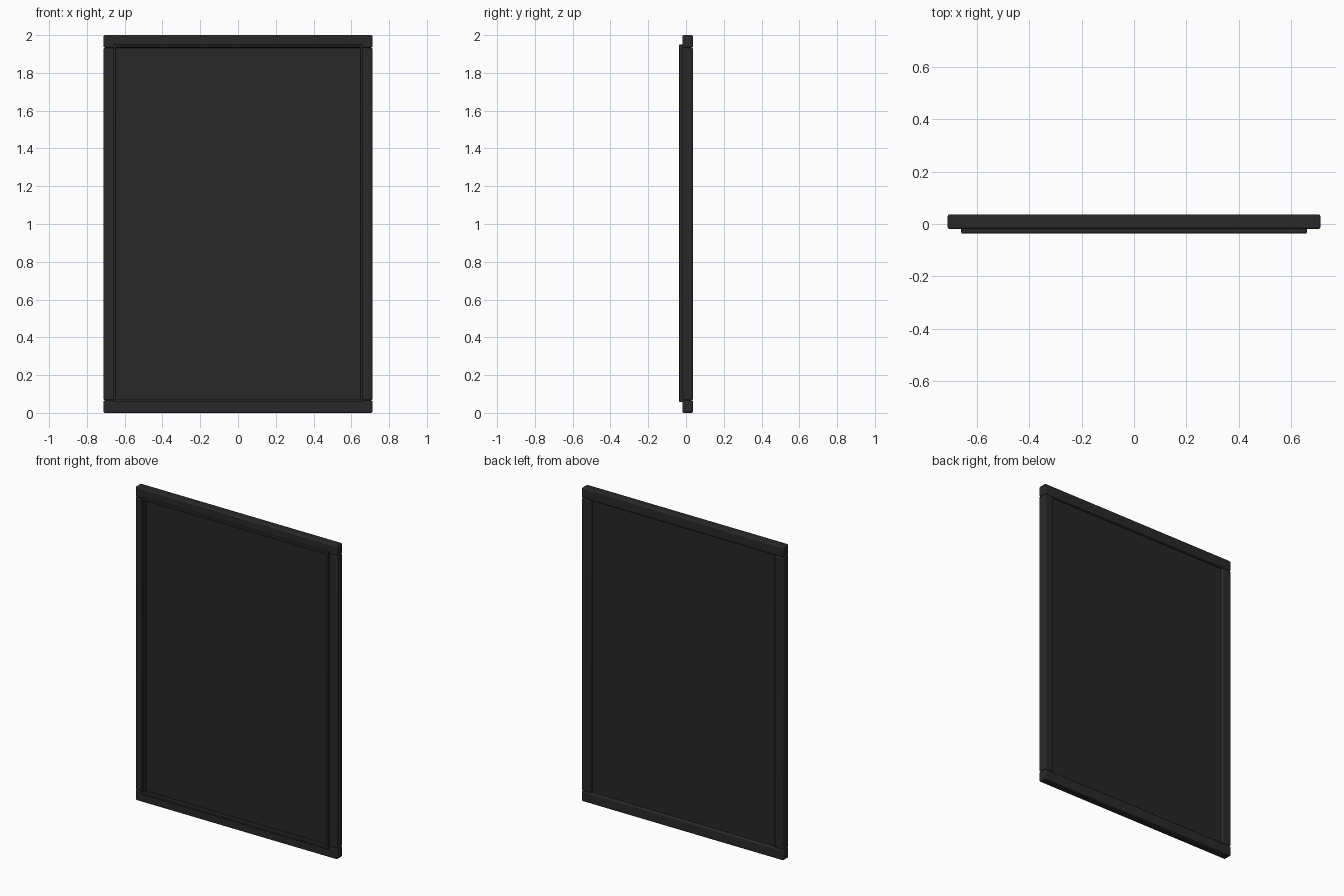
import bpy

if "Cube" in bpy.data.objects:
    bpy.data.objects.remove(bpy.data.objects["Cube"])


def material(name, rgb):
    m = bpy.data.materials.new(name)
    m.diffuse_color = (*rgb, 1)
    m.use_nodes = True
    m.node_tree.nodes["Principled BSDF"].inputs["Base Color"].default_value = m.diffuse_color
    return m


frame_mat = material("dark_frame", (0.022, 0.022, 0.022))
glass_mat = material("dark_glass", (0.02, 0.02, 0.02))


def box(name, x, y, z, mat, bevel=0.0):
    """Box from (min, max) ranges with softly rounded edges."""
    r = (x, y, z)
    bpy.ops.mesh.primitive_cube_add(size=1, location=[(a + b) / 2 for a, b in r])
    ob = bpy.context.object
    ob.name = name
    ob.scale = [b - a for a, b in r]
    bpy.ops.object.transform_apply(location=False, rotation=False, scale=True)
    ob.data.materials.append(mat)
    if bevel:
        mod = ob.modifiers.new("rounding", 'BEVEL')
        mod.width = bevel
        mod.segments = 3
        bpy.ops.object.shade_smooth_by_angle()
    return ob


W = 0.712                      # half width of the frame
FRAME_Y = (-0.019, 0.037)      # main frame depth
BEAD_Y = (-0.036, -0.010)      # raised front bead
RAIL = 0.067                   # rail height
BX, BZ0, BZ1, BW = 0.66, 0.057, 1.949, 0.014

# top and bottom rails
box("bottom_rail", (-W, W), FRAME_Y, (0, RAIL), frame_mat, 0.008)
box("top_rail", (-W, W), FRAME_Y, (2 - RAIL, 2), frame_mat, 0.008)

# side stiles and vertical beads, left and right
for side, s in (("left", -1), ("right", 1)):
    box(side + "_stile", sorted((s * 0.648, s * W)), FRAME_Y,
        (RAIL, 2 - RAIL), frame_mat, 0.008)
    box(side + "_bead", sorted((s * (BX - BW), s * BX)), BEAD_Y,
        (BZ0, BZ1), frame_mat, 0.003)

# horizontal beads
box("bottom_bead", (-BX, BX), BEAD_Y, (BZ0, BZ0 + BW), frame_mat, 0.003)
box("top_bead", (-BX, BX), BEAD_Y, (BZ1 - BW, BZ1), frame_mat, 0.003)

# recessed glass pane
box("glass_pane", (-0.655, 0.655), (0.004, 0.018), (0.06, 1.94), glass_mat)
